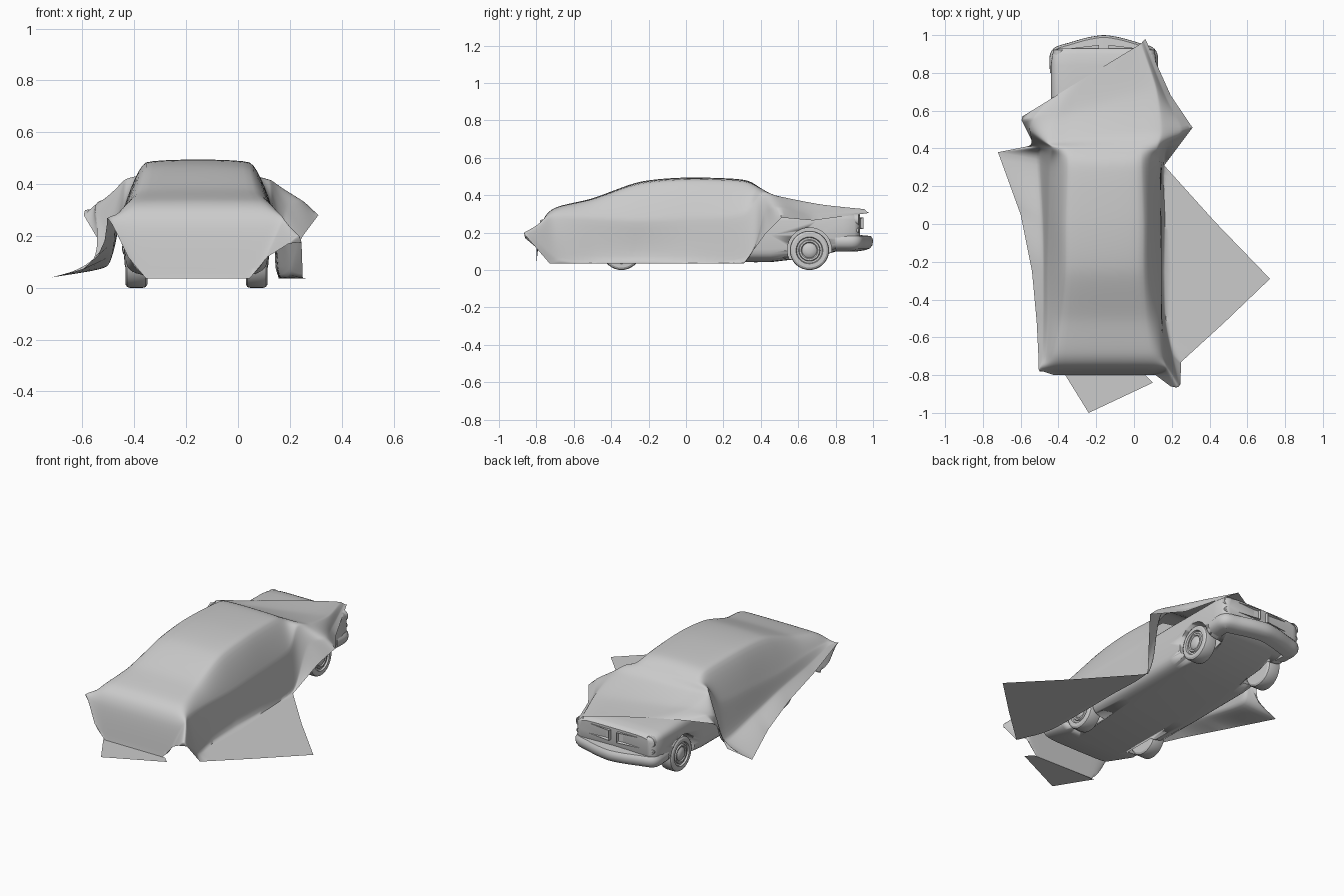
import bpy, bmesh, math
from mathutils import Vector, Matrix

if "Cube" in bpy.data.objects:
    bpy.data.objects.remove(bpy.data.objects["Cube"])

CX = -0.16          # car centre line
FLOOR = 0.036       # height of cloth lying on the ground


def finish(name, bm, angle=40):
    bmesh.ops.recalc_face_normals(bm, faces=bm.faces)
    me = bpy.data.meshes.new(name)
    bm.to_mesh(me)
    bm.free()
    ob = bpy.data.objects.new(name, me)
    bpy.context.collection.objects.link(ob)
    bpy.ops.object.select_all(action='DESELECT')
    ob.select_set(True)
    bpy.context.view_layer.objects.active = ob
    bpy.ops.object.shade_smooth_by_angle(angle=math.radians(angle))
    return ob


def skin(bm, rows, closed=False, caps=False):
    """Quads between successive rows of points."""
    vs = [[bm.verts.new(p) for p in r] for r in rows]
    n = len(rows[0])
    for a, b in zip(vs, vs[1:]):
        for j in range(n if closed else n - 1):
            k = (j + 1) % n
            bm.faces.new((a[j], a[k], b[k], b[j]))
    if caps:
        bm.faces.new(vs[0])
        bm.faces.new(vs[-1])


def spline(pts, k, steps):
    """Cardinal spline through the points; k = 0 gives straight segments."""
    out = []
    for i in range(len(pts) - 1):
        p, q = pts[i], pts[i + 1]
        m0 = (q - pts[max(i - 1, 0)]) * k
        m1 = (pts[min(i + 2, len(pts) - 1)] - p) * k
        for s in range(steps):
            t = s / steps
            if k == 0:
                out.append(p.lerp(q, t))
                continue
            t2, t3 = t * t, t * t * t
            out.append(p * (2*t3 - 3*t2 + 1) + m0 * (t3 - 2*t2 + t)
                       + q * (3*t2 - 2*t3) + m1 * (t3 - t2))
    out.append(pts[-1].copy())
    return out


# --- draped cloth ---
# Stations front to back: y, slant, roof half width, roof z, side half width, side z
hull = [
    (.838, .61, .12, .328, .19, .325), (.64, .30, .17, .345, .27, .350),
    (.47, .10, .19, .392, .30, .392), (.40, 0, .19, .436, .28, .410),
    (.30, 0, .19, .474, .29, .300), (0, 0, .20, .483, .295, .280),
    (-.25, 0, .20, .460, .30, .270), (-.50, 0, .215, .378, .30, .280),
    (-.70, 0, .24, .330, .31, .285), (-.77, 0, .24, .250, .325, .260),
    (-.80, 0, .20, .036, .27, .120)]
# Hem of the cloth: left edge, left lower side
hem_left = [
    (-.59, .57, .30, -.46, .65, .315), (-.595, .55, .28, -.53, .56, .335),
    (-.53, .42, .17, -.55, .49, .30), (-.57, .41, .08, -.50, .41, .20),
    (-.72, .38, .04, -.505, .34, .085), (-.60, .05, .07, -.485, 0, .13),
    (-.54, -.25, .125, -.48, -.25, .18), (-.515, -.52, .18, -.48, -.5, .22),
    (-.505, -.72, .25, -.485, -.70, .268), (-.505, -.77, .27, -.50, -.77, .268),
    (-.50, -.78, .265, -.47, -.78, .22)]
# Hem of the cloth: right lower side, right edge
hem_right = [
    (.05, .97, .31, .06, .98, .305), (.165, .68, .30, .195, .68, .265),
    (.25, .50, .335, .31, .51, .28), (.185, .42, .30, .25, .43, .20),
    (.155, .32, .06, .16, .31, .036), (.165, 0, .036, .43, .01, .036),
    (.165, -.25, .036, .72, -.29, .036), (.17, -.5, .036, .48, -.52, .036),
    (.20, -.68, .06, .25, -.73, .036), (.235, -.85, .20, .245, -.85, .175),
    (.195, -.86, .17, .235, -.855, .175)]

grid = []
for (y, sl, rw, rz, bw, bz), l, r in zip(hull, hem_left, hem_right):
    mid = [Vector((-.155 + d, y + sl * d, z))
           for d, z in ((-bw, bz), (-rw, rz), (rw, rz), (bw, bz))]
    grid.append([Vector(l[:3]), Vector(l[3:])] + mid + [Vector(r[:3]), Vector(r[3:])])
STEPS = 8
cols = [spline(list(c), 0 if j in (0, 7) else .42, STEPS)
        for j, c in enumerate(zip(*grid))]
rows = [list(r) for r in zip(*cols)]
rows = [spline(r, 0 if i == len(rows) - 1 else .22, STEPS) for i, r in enumerate(rows)]
for r in rows:
    for p in r:
        p.z = max(p.z, FLOOR)
bm = bmesh.new()
skin(bm, rows)
# cloth corner lying flat behind the boot
bm.faces.new([bm.verts.new(p) for p in
              ((-.37, -.79, FLOOR), (.06, -.80, FLOOR), (.10, -.84, FLOOR),
               (-.24, -1.0, FLOOR))])
finish("draped_cloth", bm, 60)

# --- car body: rounded sections along y (y, half width, bottom, top) ---
stations = [
    (-.72, .20, .16, .27), (-.69, .25, .10, .30), (-.5, .275, .045, .32),
    (0, .28, .042, .325), (.45, .28, .042, .33), (.70, .28, .07, .325),
    (.84, .28, .11, .32), (.90, .273, .13, .312), (.918, .262, .15, .305),
    (.93, .24, .17, .295)]


def ring(y, hw, z0, z1, n=40, e=.35):
    pts = []
    for i in range(n):
        a = 2 * math.pi * i / n
        c, s = math.cos(a), math.sin(a)
        pts.append((CX + hw * math.copysign(abs(c) ** e, c), y,
                    (z0 + z1) / 2 + (z1 - z0) / 2 * math.copysign(abs(s) ** e, s)))
    return pts


bm = bmesh.new()
skin(bm, [ring(*s) for s in stations], closed=True, caps=True)
body = finish("car_body", bm, 35)

# wheel arch cutters
WHEELS = [(sx, y) for sx in (-1, 1) for y in (.66, -.345)]
bm = bmesh.new()
for sx, y in WHEELS:
    bmesh.ops.create_cone(bm, cap_ends=True, segments=40, radius1=.118, radius2=.118,
                          depth=.16, matrix=Matrix.Translation((CX + sx * .25, y, .108))
                          @ Matrix.Rotation(math.pi / 2, 4, 'Y'))
cutter = finish("arch_cutter", bm)
cutter.hide_render = True
cutter.hide_set(True)
mod = body.modifiers.new("arches", 'BOOLEAN')
mod.operation = 'DIFFERENCE'
mod.object = cutter

# --- cabin under the cloth ---
bm = bmesh.new()
skin(bm, [[(CX + sx * w, y, z) for sx, y in ((-1, y0), (1, y0), (1, y1), (-1, y1))]
          for w, y0, y1, z in ((.24, -.48, .48, .3), (.16, -.16, .25, .455))],
     closed=True, caps=True)
finish("cabin", bm)


# --- wheels: turned profile (radius, offset outward) ---
def lathe(bm, profile, mat, n=36):
    skin(bm, [[mat @ Vector((r * math.cos(2 * math.pi * i / n),
                             r * math.sin(2 * math.pi * i / n), h)) for i in range(n)]
              for r, h in profile], closed=True, caps=True)


tyre = [(.05, -.042), (.092, -.042), (.102, -.036), (.105, -.026), (.105, .026),
        (.102, .036), (.092, .042), (.072, .042), (.068, .032), (.058, .032),
        (.054, .04), (.045, .04), (.04, .034), (.03, .042), (.012, .046)]
for sx, y in WHEELS:
    bm = bmesh.new()
    lathe(bm, tyre, Matrix.Translation((CX + sx * .232, y, .105))
          @ Matrix.Rotation(sx * math.pi / 2, 4, 'Y'))
    finish(("right_" if sx > 0 else "left_") + ("front_wheel" if y > 0 else "rear_wheel"),
           bm, 30)

# --- wrap-around bumper ---
half = [(.263, .80), (.265, .885), (.245, .918), (.18, .938), (.09, .964), (0, .978)]
path = [Vector((-x, y, 0)) for x, y in half] + [Vector((x, y, 0)) for x, y in half[-2::-1]]
path = spline(path, .4, 4)
section = [(-.06, .10), (-.02, .106), (.006, .116), (.018, .132), (.022, .15),
           (.020, .168), (.010, .182), (-.06, .188)]
rows = []
for i, p in enumerate(path):
    t = (path[min(i + 1, len(path) - 1)] - path[max(i - 1, 0)]).normalized()
    nrm = Vector((-t.y, t.x, 0))
    rows.append([p + nrm * o + Vector((CX, 0, z)) for o, z in section])
bm = bmesh.new()
skin(bm, rows, closed=True, caps=True)
finish("front_bumper", bm, 40)

# --- twin grilles, head lamps and side lamps on the nose ---
for sx, side in ((-1, "left"), (1, "right")):
    bm = bmesh.new()
    bmesh.ops.create_cube(bm, size=1, matrix=Matrix.Translation((CX + sx * .096, .922, .25))
                          @ Matrix.Rotation(-sx * .12, 4, 'Z')
                          @ Matrix.Diagonal((.145, .035, .062, 1)))
    bm.faces.ensure_lookup_table()
    face = max(bm.faces, key=lambda f: f.calc_center_median().y)
    push = face.normal * -.014
    bmesh.ops.inset_region(bm, faces=[face], thickness=.008)
    bmesh.ops.translate(bm, verts=face.verts, vec=push)
    finish(side + "_grille", bm)
    for name, x, z, r in (("_head_lamp", .236, .268, .034), ("_side_lamp", .25, .212, .016)):
        bm = bmesh.new()
        lathe(bm, [(r, -.05), (r, .012), (r * .85, .014), (r * .8, .004),
                   (r * .5, .012), (r * .1, .015)],
              Matrix.Translation((CX + sx * x, .91, z))
              @ Matrix.Rotation(-math.pi / 2, 4, 'X'), 24)
        finish(side + name, bm, 30)
